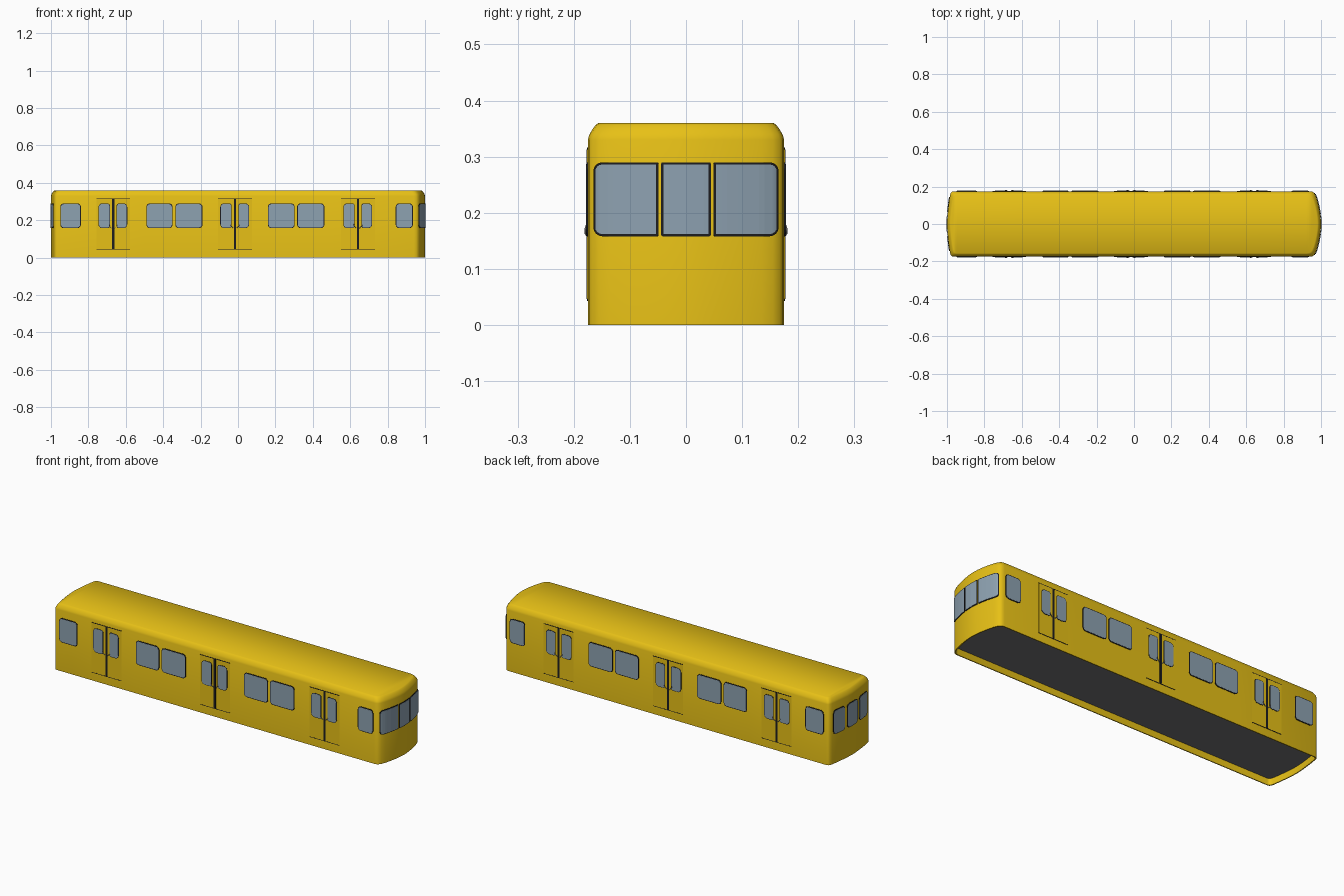
import bpy, math

if "Cube" in bpy.data.objects:
    bpy.data.objects.remove(bpy.data.objects["Cube"])

def material(name, c):
    m = bpy.data.materials.new(name)
    m.diffuse_color = (*c, 1)
    m.use_nodes = True
    m.node_tree.nodes["Principled BSDF"].inputs["Base Color"].default_value = m.diffuse_color
    return m

YELLOW = material("yellow_paint", (0.80, 0.53, 0.008))
BLACK = material("black_rubber", (0.012, 0.012, 0.014))
GLASS = material("blue_grey_glass", (0.27, 0.36, 0.44))
GREY = material("grey_metal", (0.16, 0.16, 0.17))

# Half plans of the two ends: (x, y) from corner to nose
NOSE = [(.94, .175), (.953, .1725), (.962, .167), (.97, .155), (.978, .135),
        (.987, .10), (.993, .07), (.998, .035), (1, 0)]
TAIL = [(.965, .175), (.974, .1725), (.980, .166), (.984, .152), (.989, .12),
        (.994, .08), (.998, .04), (1, 0)]


def end_x(plan, y):
    y = abs(y)
    for (xa, ya), (xb, yb) in zip(plan, plan[1:]):
        if yb <= y <= ya:
            return xa + (xb - xa) * (ya - y) / (ya - yb)
    return plan[0][0]


def mesh_object(name, verts, faces, mat, smooth=None):
    me = bpy.data.meshes.new(name)
    me.from_pydata(verts, [], faces)
    me.update()
    ob = bpy.data.objects.new(name, me)
    bpy.context.collection.objects.link(ob)
    if mat:
        me.materials.append(mat)
    if smooth:
        bpy.ops.object.select_all(action='DESELECT')
        ob.select_set(True)
        bpy.context.view_layer.objects.active = ob
        bpy.ops.object.shade_smooth_by_angle(angle=math.radians(smooth))
    return ob


# Body plan: one side from nose to tail, then mirrored back
half = NOSE[::-1] + [(x, .175) for x in (.5, 0, -.5)] + [(-x, y) for x, y in TAIL]
ring = half + [(x, -y) for x, y in half[-2:0:-1]]
N, H = len(ring), len(half)


def level(z, inset):
    return [(x * (1 - inset), y * (1 - inset / .175), z) for x, y in ring]


def cap(base):
    faces = [(base, base + 1, base + N - 1),
             (base + H - 2, base + H - 1, base + N - H + 2)]
    for i in range(1, H - 2):
        faces.append((base + i, base + i + 1, base + N - i - 1, base + N - i))
    return faces


# Body shell: inner skirt, wall, rounded roof edge, roof
levels = [(.035, .005), (0, .005), (0, 0), (.33, 0), (.340, .003),
          (.350, .009), (.356, .0135), (.36, .019)]
verts = [v for z, i in levels for v in level(z, i)]
faces = []
for k in range(len(levels) - 1):
    for i in range(N):
        j = (i + 1) % N
        faces.append((k * N + i, k * N + j, (k + 1) * N + j, (k + 1) * N + i))
faces += cap((len(levels) - 1) * N)
mesh_object("body_shell", verts, faces, YELLOW, 60)

# Recessed underfloor
mesh_object("underfloor", level(.035, .005), [f[::-1] for f in cap(0)], GREY)


def panel(name, u0, u1, z0, z1, place, off, mat, rl=.012, rr=.012, thick=.002):
    """Rounded panel laid on a wall; place(u, z, off) gives the 3D point."""
    cols = []
    for a in range(5):
        t = math.radians(a * 22.5)
        cols.append((u0 + rl * (1 - math.cos(t)), rl * (1 - math.sin(t))))
    for k in range(1, 10):
        cols.append((u0 + rl + (u1 - rr - u0 - rl) * k / 10, 0))
    for a in range(4, -1, -1):
        t = math.radians(a * 22.5)
        cols.append((u1 - rr * (1 - math.cos(t)), rr * (1 - math.sin(t))))
    vs = []
    for u, d in cols:
        vs += [place(u, z0 + d, off), place(u, z1 - d, off)]
    fs = [(2 * i, 2 * i + 2, 2 * i + 3, 2 * i + 1) for i in range(len(cols) - 1)]
    ob = mesh_object(name, vs, fs, mat)
    mod = ob.modifiers.new("thickness", 'SOLIDIFY')
    mod.thickness, mod.offset = thick, 0
    return ob


def window(name, u0, u1, place, rl=.018, rr=.018, z0=.158, z1=.29, rim=.004):
    panel(name + "_frame", u0, u1, z0, z1, place, .001, BLACK, rl, rr)
    panel(name + "_glass", u0 + rim, u1 - rim, z0 + rim, z1 - rim, place, .0018,
          GLASS, max(rl - rim, .001), max(rr - rim, .001))


SIDE_WINDOWS = [(-.95, -.84), (-.49, -.35), (-.335, -.19),
                (.16, .303), (.316, .462), (.843, .935)]
DOORS = [-.667, -.016, .642]

for side, s in (("front", -1), ("back", 1)):
    def wall(u, z, o, s=s):
        return (u, s * (.175 + o), z)

    # Saloon windows
    for i, (a, b) in enumerate(SIDE_WINDOWS):
        window(f"{side}_window_{i}", a, b, wall)

    for i, c in enumerate(DOORS):
        n = f"{side}_door_{i}"
        # Dark door gap, leaves and door windows
        panel(n + "_top_seal", c - .09, c + .09, .313, .316, wall, .0005, BLACK, .001, .001)
        panel(n + "_sill", c - .09, c + .09, .043, .046, wall, .0005, BLACK, .001, .001)
        panel(n + "_centre_seal", c - .006, c + .006, .046, .313, wall, .001, BLACK, .001, .001)
        for leaf, a, b in (("left", c - .09, c - .006), ("right", c + .006, c + .09)):
            panel(f"{n}_{leaf}_leaf", a, b, .046, .313, wall, .0003, YELLOW, .001, .001)
        window(n + "_left_window", c - .079, c - .018, wall, .02, .012, rim=.003)
        window(n + "_right_window", c + .018, c + .075, wall, .012, .02, rim=.003)
        # Door handles
        cu = bpy.data.curves.new(n + "_handle", 'CURVE')
        cu.dimensions, cu.bevel_depth, cu.bevel_resolution = '3D', .0018, 1
        for d in (-1, 1):
            pts = [(.022, .184, 0), (.022, .172, .004), (.014, .163, .004), (.008, .158, 0)]
            sp = cu.splines.new('POLY')
            sp.points.add(len(pts) - 1)
            for p, (u, z, o) in zip(sp.points, pts):
                p.co = (*wall(c + d * u, z, o), 1)
        cu.materials.append(GREY)
        bpy.context.collection.objects.link(bpy.data.objects.new(n + "_handle", cu))


def nose(u, z, o):
    return (end_x(NOSE, u) + 1.5 * o, u * (1 + o * 4), z)


def tail(u, z, o):
    return (-end_x(TAIL, u) - 1.5 * o, u * (1 + o * 4), z)


# Wide cab windows on the nose
window("nose_left_window", -.164, -.049, nose, .016, .003)
window("nose_middle_window", -.044, .044, nose, .003, .003)
window("nose_right_window", .049, .164, nose, .003, .016)

# Separate windows on the tail
window("tail_left_window", -.145, -.06, tail)
window("tail_middle_window", -.045, .045, tail)
window("tail_right_window", .06, .145, tail)
